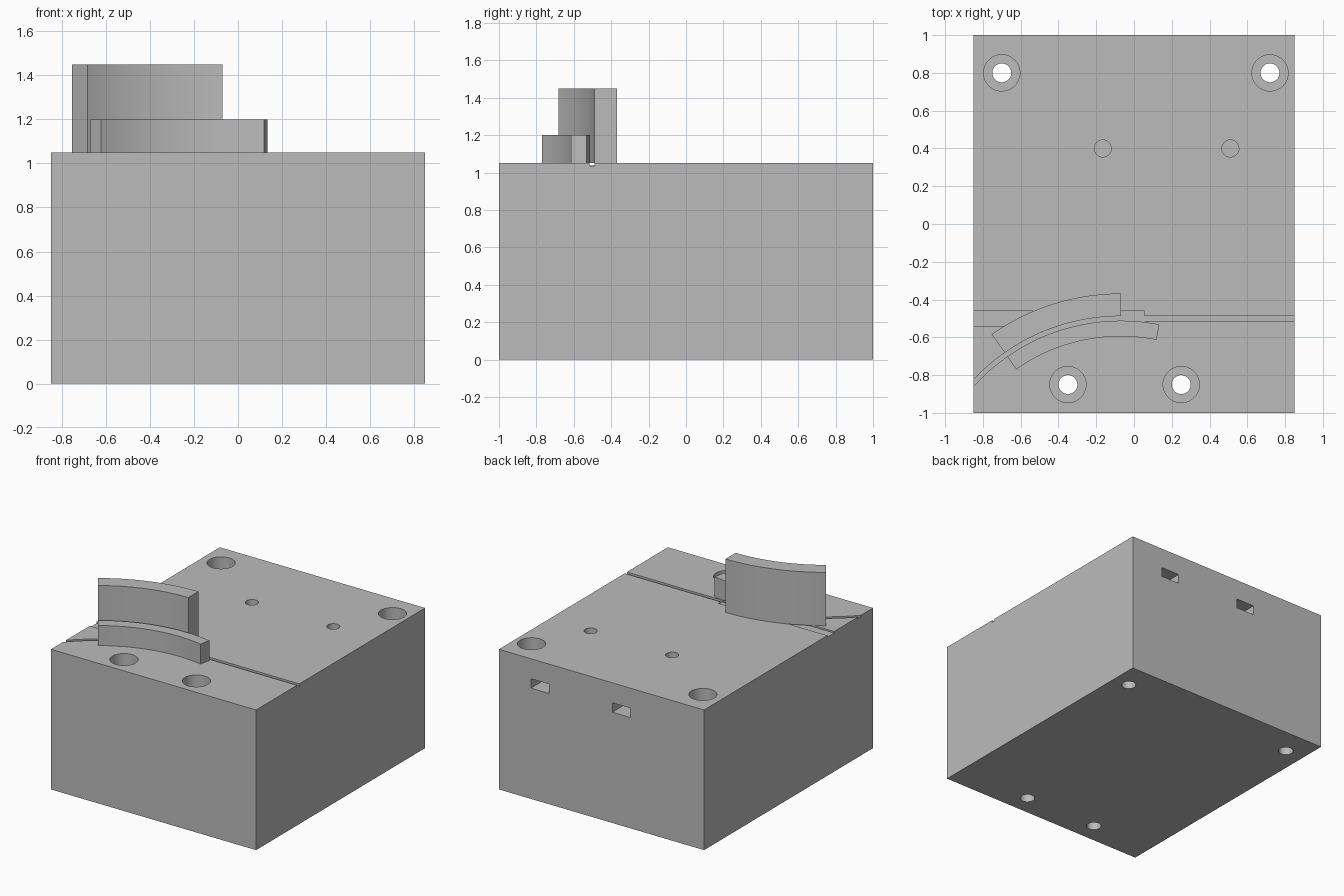
import bpy
import bmesh
from math import sin, cos, radians, pi

cube = bpy.data.objects.get("Cube")
if cube:
    bpy.data.objects.remove(cube, do_unlink=True)

grey = bpy.data.materials.new("plain grey")
grey.use_nodes = True
grey.diffuse_color = (0.5, 0.5, 0.5, 1)
grey.node_tree.nodes["Principled BSDF"].inputs["Base Color"].default_value = (0.5, 0.5, 0.5, 1)

TOP = 1.05
ARC_X, ARC_Y = -0.07, -1.56


def prism(name, outline, z0, z1):
    """Extrude a counter-clockwise outline from z0 to z1."""
    bm = bmesh.new()
    face = bm.faces.new([bm.verts.new((x, y, z0)) for x, y in outline])
    top = bmesh.ops.extrude_face_region(bm, geom=[face])
    verts = [v for v in top["geom"] if isinstance(v, bmesh.types.BMVert)]
    bmesh.ops.translate(bm, verts=verts, vec=(0, 0, z1 - z0))
    bmesh.ops.recalc_face_normals(bm, faces=bm.faces)
    mesh = bpy.data.meshes.new(name)
    bm.to_mesh(mesh)
    bm.free()
    mesh.materials.append(grey)
    obj = bpy.data.objects.new(name, mesh)
    bpy.context.collection.objects.link(obj)
    return obj


def rect(x0, x1, y0, y1):
    return [(x0, y0), (x1, y0), (x1, y1), (x0, y1)]


def circle(x, y, r, n=48):
    return [(x + r * cos(2 * pi * i / n), y + r * sin(2 * pi * i / n)) for i in range(n)]


def arc_band(r0, r1, a0, a1, n=32):
    """Curved strip about the shared arc centre, angles in degrees from +y."""
    def edge(r):
        angles = [radians(a0 + (a1 - a0) * i / n) for i in range(n + 1)]
        return [(ARC_X + r * sin(a), ARC_Y + r * cos(a)) for a in angles]
    return edge(r0) + edge(r1)[::-1]


def cut(body, outline, z0, z1):
    cutter = prism("cutter", outline, z0, z1)
    cutter.hide_render = True
    mod = body.modifiers.new("cut", "BOOLEAN")
    mod.operation = "DIFFERENCE"
    mod.solver = "EXACT"
    mod.object = cutter
    bpy.context.view_layer.objects.active = body
    bpy.ops.object.modifier_apply(modifier=mod.name)
    bpy.data.objects.remove(cutter, do_unlink=True)


# Main block
block = prism("base_block", rect(-0.85, 0.85, -1, 1), 0, TOP)

# Counterbored mounting holes
for x, y in [(-0.70, 0.80), (0.72, 0.80), (-0.35, -0.85), (0.25, -0.85)]:
    cut(block, circle(x, y, 0.05), -0.1, TOP + 0.1)
    cut(block, circle(x, y, 0.096), 0.5, TOP + 0.1)

# Blind screw holes, each meeting a nut slot from the back
for x in (-0.165, 0.51):
    cut(block, circle(x, 0.40, 0.045, 32), 0.7, TOP + 0.1)
    cut(block, rect(x - 0.075, x + 0.075, 0.32, 1.1), 0.83, 0.90)

# Shallow recess, straight groove and curved groove on the top
cut(block, rect(-0.95, 0.055, -0.54, -0.46), TOP - 0.012, TOP + 0.1)
cut(block, rect(0, 0.95, -0.515, -0.488), TOP - 0.015, TOP + 0.1)
cut(block, arc_band(1.048, 1.072, -54, 3.8), TOP - 0.015, TOP + 0.1)

# Curved guide walls either side of the curved groove
tall = prism("tall_guide_wall", arc_band(1.072, 1.192, -35, 0), TOP, 1.45)
low = prism("low_guide_wall", arc_band(0.965, 1.048, -35, 11.25), TOP, 1.20)

# Smooth the curved walls, keep edges sharp
bpy.ops.object.select_all(action="DESELECT")
for obj in (block, tall, low):
    obj.select_set(True)
bpy.context.view_layer.objects.active = block
bpy.ops.object.shade_smooth_by_angle(angle=radians(30))
